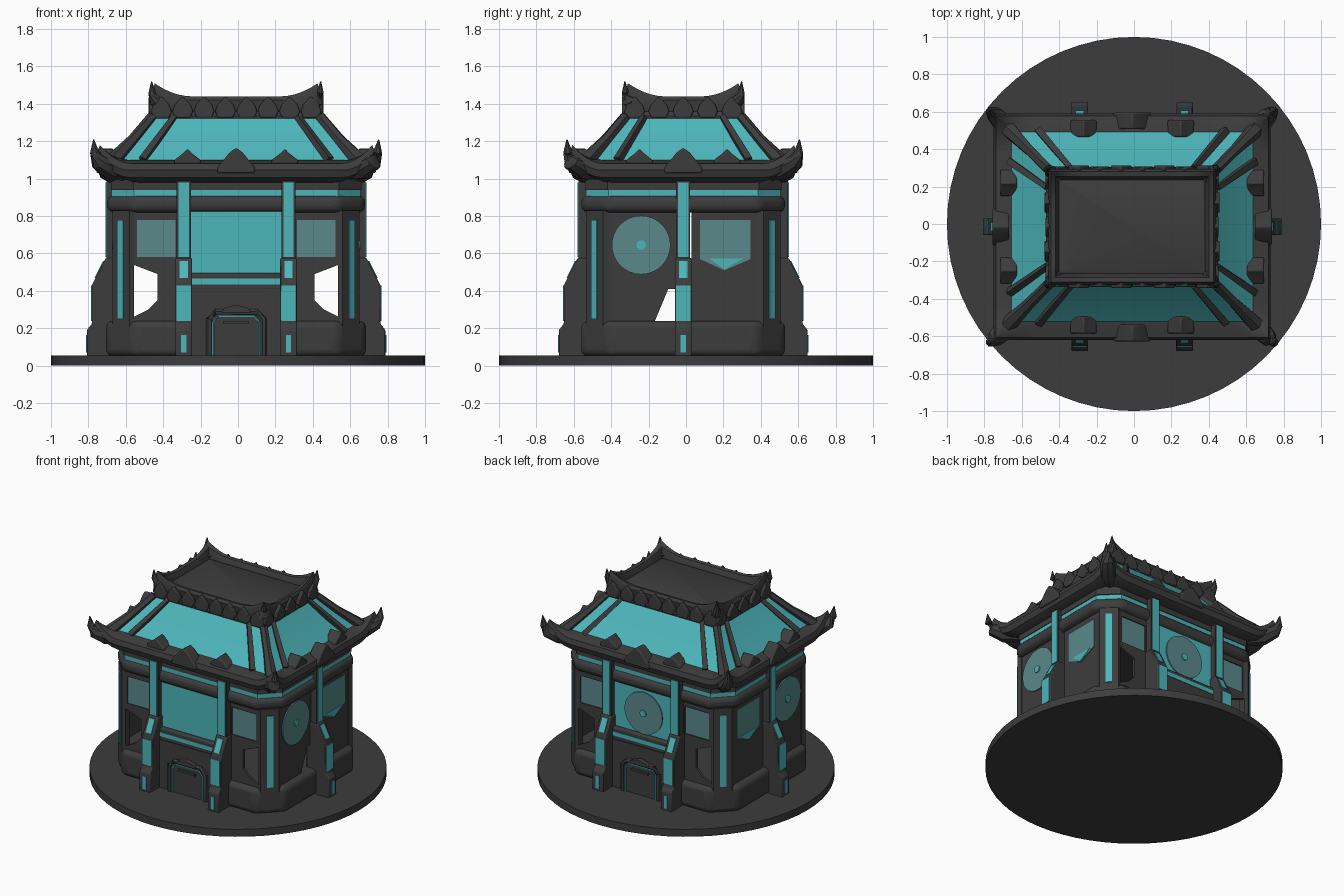
import bpy, bmesh, math
from mathutils import Vector as V

if "Cube" in bpy.data.objects:
    bpy.data.objects.remove(bpy.data.objects["Cube"])

def material(name, rgb):
    m = bpy.data.materials.new(name)
    m.diffuse_color = (*rgb, 1)
    m.use_nodes = True
    m.node_tree.nodes["Principled BSDF"].inputs["Base Color"].default_value = m.diffuse_color
    return m

DARK = material("charcoal", (0.046, 0.046, 0.046))
TEAL = material("teal", (0.075, 0.47, 0.50))
GLASS = material("grey_teal_glass", (0.10, 0.25, 0.26))
SHIFT = (-0.01, -0.015, 0)   # building sits slightly off the disc centre

def finish(name, bm, mat, bevel=0, seg=2, loc=SHIFT):
    bmesh.ops.recalc_face_normals(bm, faces=bm.faces)
    me = bpy.data.meshes.new(name)
    bm.to_mesh(me)
    bm.free()
    me.materials.append(mat)
    ob = bpy.data.objects.new(name, me)
    bpy.context.collection.objects.link(ob)
    ob.location = loc
    if bevel:
        b = ob.modifiers.new("bevel", 'BEVEL')
        b.width, b.segments, b.limit_method = bevel, seg, 'ANGLE'
    bpy.ops.object.select_all(action='DESELECT')
    ob.select_set(True)
    bpy.context.view_layer.objects.active = ob
    bpy.ops.object.shade_smooth_by_angle(angle=math.radians(38))
    return ob

def loft(name, rings, mat, caps=True, loop=False, **kw):
    bm = bmesh.new()
    vs = [[bm.verts.new(p) for p in r] for r in rings]
    n = len(vs[0])
    pairs = list(zip(vs, vs[1:])) + ([(vs[-1], vs[0])] if loop else [])
    for a, b in pairs:
        for i in range(n):
            j = (i + 1) % n
            bm.faces.new((a[i], a[j], b[j], b[i]))
    if caps and not loop:
        bm.faces.new(vs[0])
        bm.faces.new(vs[-1])
    return finish(name, bm, mat, **kw)

SIDES = {"front": lambda u, d, z: (u, -d, z), "back": lambda u, d, z: (u, d, z),
         "right": lambda u, d, z: (d, u, z), "left": lambda u, d, z: (-d, u, z)}

def plate(name, side, pts, d0, d1, mat, **kw):
    """Outline in (along wall, height), thickness along the wall normal."""
    f = SIDES[side]
    return loft(f"{side}_{name}", [[f(u, d, z) for u, z in pts] for d in (d0, d1)], mat, **kw)

def rib(name, side, pts, u, w, mat, **kw):
    """Outline in (outward, height), extruded along the wall."""
    f = SIDES[side]
    return loft(f"{side}_{name}", [[f(x, d, z) for d, z in pts] for x in (u - w / 2, u + w / 2)], mat, **kw)

def rect(u0, u1, z0, z1):
    return [(u0, z0), (u1, z0), (u1, z1), (u0, z1)]

def octagon(name, hx, hy, c, z0, z1, mat, **kw):
    pts = [(hx, -hy + c), (hx, hy - c), (hx - c, hy), (-hx + c, hy),
           (-hx, hy - c), (-hx, -hy + c), (-hx + c, -hy), (hx - c, -hy)]
    return loft(name, [[(x, y, z) for x, y in pts] for z in (z0, z1)], mat, **kw)

def rect_sweep(name, hx, hy, section, mat, reach=0.17, **kw):
    """Sweep (offset, z, corner lift) points round a rectangle with upturned corners."""
    rings, n = [], 32
    for off, z, lift in section:
        a, b, ring = hx + off, hy + off, []
        for k in range(4):
            h = a if k % 2 == 0 else b
            for i in range(n):
                t = math.sin((i / n - 0.5) * math.pi)
                e = max(0, 1 - (1 - abs(t)) * h / reach) ** 2
                x, y = [(t * a, -b), (a, t * b), (-t * a, b), (-a, -t * b)][k]
                ring.append((x, y, z + lift * e))
        rings.append(ring)
    return loft(name, rings, mat, **kw)

def tube(name, path, mat, n=8, **kw):
    """Tapered tube through (x, y, z, radius) points."""
    ps, rings = [V(p[:3]) for p in path], []
    for i, p in enumerate(ps):
        t = (ps[min(i + 1, len(ps) - 1)] - ps[max(i - 1, 0)]).normalized()
        side = t.cross(V((0.31, -0.27, 1)) if abs(t.z) < 0.9 else V((1, -1, 0))).normalized()
        up = side.cross(t)
        rings.append([p + path[i][3] * (side * math.cos(a) + up * math.sin(a))
                      for a in [math.tau * (k + 0.5) / n for k in range(n)]])
    return loft(name, rings, mat, **kw)

# Round ground disc
loft("ground_disc", [[(r * math.cos(math.tau * i / 64), r * math.sin(math.tau * i / 64), z)
     for i in range(64)] for r, z in ((1, 0), (1, 0.055))], DARK, loc=(0, 0, 0))

# Stacked eight-sided courses: plinth, beam and bands under the eaves
octagon("plinth", 0.695, 0.545, 0.15, 0.05, 0.24, DARK, bevel=0.035, seg=3)
octagon("beam", 0.69, 0.545, 0.14, 0.82, 0.91, DARK, bevel=0.035, seg=3)
octagon("teal_band", 0.665, 0.52, 0.12, 0.905, 0.94, TEAL)
octagon("upper_band", 0.67, 0.525, 0.12, 0.94, 1.0, DARK)

# Chamfered corner posts with a teal strip
for sx in (-1, 1):
    for sy in (-1, 1):
        tag = ("left" if sx < 0 else "right") + ("_front" if sy < 0 else "_back")
        post = [(.545, .51), (.57, .52), (.66, .43), (.65, .40), (.60, .40), (.545, .46)]
        loft(f"{tag}_corner_post", [[(x * sx, y * sy, z) for x, y in post] for z in (.2, .83)], DARK)
        strip = [(.601, .489), (.631, .459), (.636, .464), (.606, .494)]
        loft(f"{tag}_corner_strip", [[(x * sx, y * sy, z) for x, y in strip] for z in (.25, .78)], TEAL)

# Long walls, the same at front and back
lower = [(.24, .2), (.55, .2), (.55, .26), (.47, .30), (.42, .35), (.42, .49), (.55, .54), (.55, .58), (.24, .58)]
arch = [(-.145, .05), (-.145, .25), (-.11, .285), (.11, .285), (.145, .25), (.145, .05)]
for side in ("front", "back"):
    f = SIDES[side]
    for s in (-1, 1):
        plate("lower_wall", side, [(s * u, z) for u, z in lower], .49, .51, DARK)
        plate("window_jamb", side, rect(s * .24, s * .325, .57, .82), .49, .51, DARK)
        plate("window_header", side, rect(s * .32, s * .56, .78, .83), .49, .51, DARK)
        plate("window_edge", side, rect(s * .53, s * .56, .57, .79), .49, .51, DARK)
        plate("window_glass", side, rect(s * .32, s * .54, .57, .79), .495, .502, GLASS)
    plate("centre_panel", side, rect(-.26, .26, .48, .83), .50, .52, TEAL)
    plate("panel_sill", side, rect(-.26, .26, .40, .495), .50, .55, DARK, bevel=.012)
    plate("sill_strip", side, rect(-.25, .25, .435, .465), .55, .555, TEAL)
    plate("door_wall", side, rect(-.25, .25, .05, .41), .50, .555, DARK)
    plate("door_leaf", side, arch, .55, .563, DARK)
    tube(side + "_door_frame", [(*f(u, .56, z), .018) for u, z in arch], DARK, 6)
    tube(side + "_door_trim", [(*f(u * .86, .565, z * .93), .006) for u, z in arch], TEAL, 5)
    plate("door_crest", side, [(-.08, .285), (.08, .285), (.06, .31), (0, .325), (-.06, .31)], .55, .59, DARK)
    plate("door_bar", side, rect(-.07, .07, .225, .24), .56, .58, DARK)

# Short walls, the same at left and right
def disc(side, u, d, z, r, mat, name):
    pts = [(u + r * math.cos(math.tau * i / 32), z + r * math.sin(math.tau * i / 32)) for i in range(32)]
    plate(name, side, pts, d, d + .008, mat)

for side in ("left", "right"):
    plate("wall_ahead", side, [(-.42, .2), (-.155, .23), (-.08, .41), (-.02, .41), (-.02, .83), (-.42, .83)], .63, .645, DARK)
    plate("wall_behind", side, rect(.045, .42, .2, .83), .63, .645, DARK)
    plate("side_window", side, [(.09, .78), (.36, .78), (.36, .57), (.22, .51), (.09, .57)], .645, .651, GLASS)
    plate("window_point", side, [(.14, .572), (.32, .572), (.22, .515)], .651, .654, TEAL)
    disc(side, -.225, .648, .645, .157, GLASS, "round_window")
    disc(side, -.225, .656, .645, .025, TEAL, "round_window_hub")
disc("back", 0, .522, .65, .155, GLASS, "round_window")
disc("back", 0, .530, .65, .025, TEAL, "round_window_hub")

# Pilasters on stepped buttresses with teal inlays
for side in SIDES:
    long = side in ("front", "back")
    o = 0 if long else .133
    for u in ((-.28, .28) if long else (0.0,)):
        rib("buttress", side, [(.48 + o, .05), (.665 + o, .05), (.665 + o, .19), (.638 + o, .225), (.638 + o, .43),
                               (.565 + o, .575), (.48 + o, .575)], u, .09, DARK, bevel=.006)
        rib("pilaster", side, [(.48 + o, .55), (.560 + o, .55), (.560 + o, .99), (.48 + o, .99)], u, .075, DARK)
        for part, w, d0, z0, d1, z1 in (("foot_inlay", .028, .665, .07, .665, .165), ("middle_inlay", .078, .638, .24, .638, .43),
                                        ("slope_inlay", .045, .618, .47, .573, .56), ("pilaster_inlay", .056, .560, .58, .560, .98)):
            rib(part, side, [(d0 + o - .003, z0), (d0 + o + .005, z0), (d1 + o + .005, z1), (d1 + o - .003, z1)], u, w, TEAL)

# Eaves with upturned corners, and the teal roof slopes
rect_sweep("eaves", .74, .605, [(-.20, .98, 0), (-.06, .98, .06), (-.015, 1.005, .08), (0, 1.045, .10), (-.012, 1.08, .10),
                                (-.04, 1.085, .06), (-.085, 1.10, 0), (-.20, 1.10, 0)], DARK, loop=True)
rect_sweep("roof_slopes", .45, .31, [(.215, 1.08, 0), (.10, 1.20, 0), (0, 1.33, 0)], TEAL)

# Hip beams, corner horns and slope ribs
for sx in (-1, 1):
    for sy in (-1, 1):
        def m(pts):
            return [(x * sx, y * sy, z, r) for x, y, z, r in pts]
        tube("hip_beam", m([(.45, .31, 1.33, .028), (.55, .41, 1.21, .03), (.66, .52, 1.09, .045)]), DARK, 6)
        tube("eave_horn", m([(.60, .47, 1.05, .06), (.68, .545, 1.055, .06), (.735, .60, 1.09, .045),
                             (.757, .617, 1.14, .026), (.762, .622, 1.21, .003)]), DARK, 8)
        tube("long_slope_rib", m([(.33, .315, 1.33, .02), (.50, .515, 1.10, .026)]), DARK, 4)
        tube("short_slope_rib", m([(.455, .21, 1.33, .02), (.655, .35, 1.10, .026)]), DARK, 4)
        tube("crown_horn", m([(.40, .26, 1.39, .04), (.435, .295, 1.42, .036), (.45, .31, 1.46, .02),
                              (.452, .312, 1.52, .003)]), DARK, 8)

# Pointed ornaments along the eaves
for side in SIDES:
    d = .60 if side in ("front", "back") else .735
    for u, w, z0, z1 in ((-.26, .07, 1.07, 1.16), (0, .10, 1.03, 1.165), (.26, .07, 1.07, 1.16)):
        if u and d > .7:
            u *= .9
        e = d + (.012 if u == 0 else -.03)
        plate("eave_ornament", side, [(u - w, z0), (u + w, z0), (u + w, z0 + .03), (u + w * .35, z1 - .025),
                                      (u, z1), (u - w * .35, z1 - .025), (u - w, z0 + .03)], e - .09, e, DARK, bevel=.008)

# Crown: raised rim, recessed deck and a row of leaf scales
rect_sweep("crown_rim", .44, .30, [(-.06, 1.31, 0), (.015, 1.31, 0), (.02, 1.335, 0), (0, 1.36, 0), (.008, 1.42, .05),
                                   (-.005, 1.44, .07), (-.03, 1.435, .04), (-.05, 1.40, 0)], DARK, loop=True, reach=.2)
rect_sweep("crown_deck", .40, .26, [(0, 1.31, 0), (0, 1.395, 0), (-.02, 1.405, 0)], DARK)
for side in SIDES:
    h, d, n = (.40, .30, 8) if side in ("front", "back") else (.26, .44, 5)
    for i in range(n):
        u, w = h * (2 * i / (n - 1) - 1), .056
        plate("crown_leaf", side, [(u - w * .7, 1.325), (u + w * .7, 1.325), (u + w, 1.36), (u + w * .75, 1.395), (u, 1.44),
                                   (u - w * .75, 1.395), (u - w, 1.36)], d, d + .022 + .006 * (i % 2), DARK, bevel=.006)
